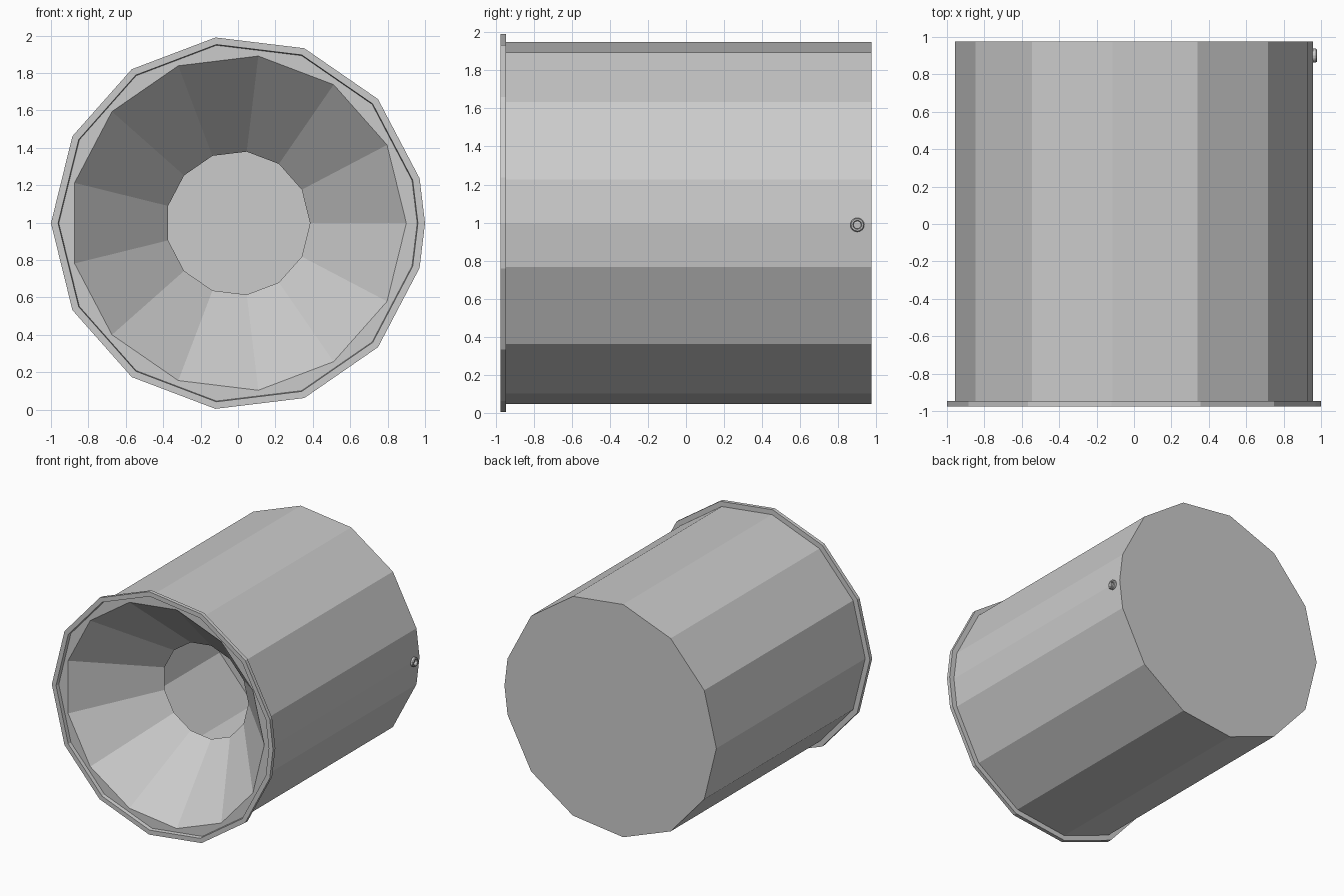
import bpy, bmesh
from math import pi, cos, sin
from mathutils import Vector

if "Cube" in bpy.data.objects:
    bpy.data.objects.remove(bpy.data.objects["Cube"])

CZ = 0.997            # height of the barrel axis
FRONT, LIP, BACK = -0.976, -0.946, 0.976
STEP = 2 * pi / 13
# the outer outline starts at -x and has one extra vertex at +x; inner one starts at +x
OUTER = sorted([pi + k * STEP for k in range(13)] + [2 * pi])
INNER = [k * STEP for k in range(13)]


def ring_y(bm, angles, r, y):
    return [bm.verts.new((r * cos(a), y, CZ + r * sin(a))) for a in angles]


def ring_x(bm, angles, r, x):
    return [bm.verts.new((x, 0.9 + r * cos(a), 0.988 + r * sin(a))) for a in angles]


def skin(bm, a, b):
    n = len(a)
    for i in range(n):
        j = (i + 1) % n
        bm.faces.new((a[i], a[j], b[j], b[i]))


def loop_edges(ring):
    bm_edges = []
    for i, v in enumerate(ring):
        w = ring[(i + 1) % len(ring)]
        bm_edges.append(next(e for e in v.link_edges if e.other_vert(v) == w))
    return bm_edges


def finish(bm, name):
    bmesh.ops.recalc_face_normals(bm, faces=bm.faces[:])
    me = bpy.data.meshes.new(name)
    bm.to_mesh(me)
    bm.free()
    ob = bpy.data.objects.new(name, me)
    bpy.context.collection.objects.link(ob)
    return ob


# hollow barrel with closed back, narrow front face and inward funnel
bm = bmesh.new()
back = ring_y(bm, OUTER, 0.958, BACK)
front = ring_y(bm, OUTER, 0.958, LIP)
mouth = ring_y(bm, INNER, 0.90, LIP)
throat = ring_y(bm, INNER, 0.385, -0.415)
skin(bm, back, front)
bm.faces.new(back)
skin(bm, mouth, throat)
bmesh.ops.bridge_loops(bm, edges=loop_edges(front) + loop_edges(mouth))
barrel = finish(bm, "barrel")
# make sure the back cap faces outward
cap = max(barrel.data.polygons, key=lambda p: p.center.y)
if cap.normal.dot(Vector((0, 1, 0))) < 0:
    barrel.data.flip_normals()

# raised lip around the front
bm = bmesh.new()
rings = [ring_y(bm, OUTER, r, y) for r, y in
         ((1.0, FRONT), (1.0, LIP), (0.958, LIP), (0.962, FRONT))]
for i in range(4):
    skin(bm, rings[i], rings[(i + 1) % 4])
finish(bm, "front_lip")

# small round socket on the right side near the back
bm = bmesh.new()
circle = [k * 2 * pi / 16 for k in range(16)]
rings = [ring_x(bm, circle, r, x) for r, x in
         ((0.037, 0.94), (0.037, 0.972), (0.032, 0.978), (0.024, 0.978), (0.020, 0.972), (0.020, 0.952))]
for a, b in zip(rings, rings[1:]):
    skin(bm, a, b)
bm.faces.new(rings[0])
bm.faces.new(rings[-1])
finish(bm, "socket")
